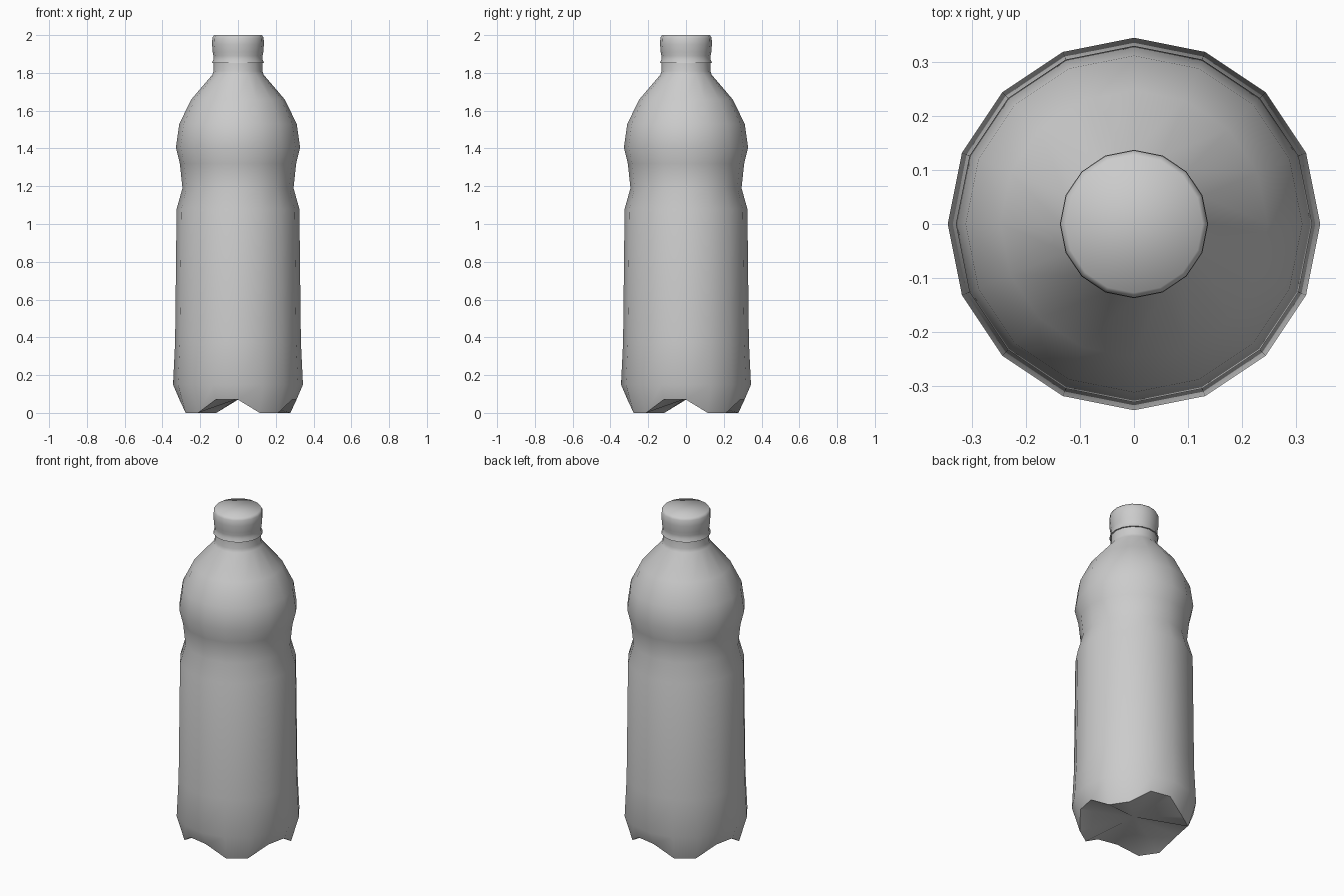
import bpy, bmesh, math

if "Cube" in bpy.data.objects:
    bpy.data.objects.remove(bpy.data.objects["Cube"])

SIDES = 16


def add_ring(bm, points):
    """points(k) returns (radius, z) for side k."""
    ring = []
    for k in range(SIDES):
        r, z = points(k)
        a = 2 * math.pi * k / SIDES
        ring.append(bm.verts.new((r * math.cos(a), r * math.sin(a), z)))
    return ring


def bridge(bm, low, high):
    for k in range(SIDES):
        n = (k + 1) % SIDES
        bm.faces.new((low[k], low[n], high[n], high[k]))


def lathe(bm, profile, start=None):
    previous = start
    for r, z in profile:
        ring = add_ring(bm, lambda k: (r, z))
        if previous:
            bridge(bm, previous, ring)
        previous = ring
    return previous


def finish(bm, name, angle):
    bmesh.ops.recalc_face_normals(bm, faces=bm.faces[:])
    mesh = bpy.data.meshes.new(name)
    bm.to_mesh(mesh)
    bm.free()
    obj = bpy.data.objects.new(name, mesh)
    bpy.context.collection.objects.link(obj)
    bpy.ops.object.select_all(action='DESELECT')
    bpy.context.view_layer.objects.active = obj
    obj.select_set(True)
    bpy.ops.object.shade_smooth_by_angle(angle=math.radians(angle))
    return obj


# Bottle body: four feet, each two sides wide, with raised notches between
bm = bmesh.new()
base = add_ring(bm, lambda k: (0.30, 0.0) if k % 4 in (1, 2) else (0.31, 0.07))
centre = bm.verts.new((0, 0, 0.075))
for k in range(SIDES):
    bm.faces.new((centre, base[(k + 1) % SIDES], base[k]))
lathe(bm, [(0.344, 0.15), (0.333, 0.375), (0.325, 1.08), (0.294, 1.19),
           (0.308, 1.32), (0.329, 1.405), (0.311, 1.53), (0.247, 1.66),
           (0.136, 1.79), (0.129, 1.81), (0.129, 1.87)], base)
finish(bm, "bottle_body", 50)

# Screw cap with a flared sealing band at its lower edge
bm = bmesh.new()
top = lathe(bm, [(0.129, 1.853), (0.137, 1.853), (0.130, 1.872), (0.130, 1.89),
                 (0.134, 1.91), (0.137, 1.95), (0.136, 1.985), (0.127, 2.0)])
bm.faces.new(top)
finish(bm, "bottle_cap", 60)
